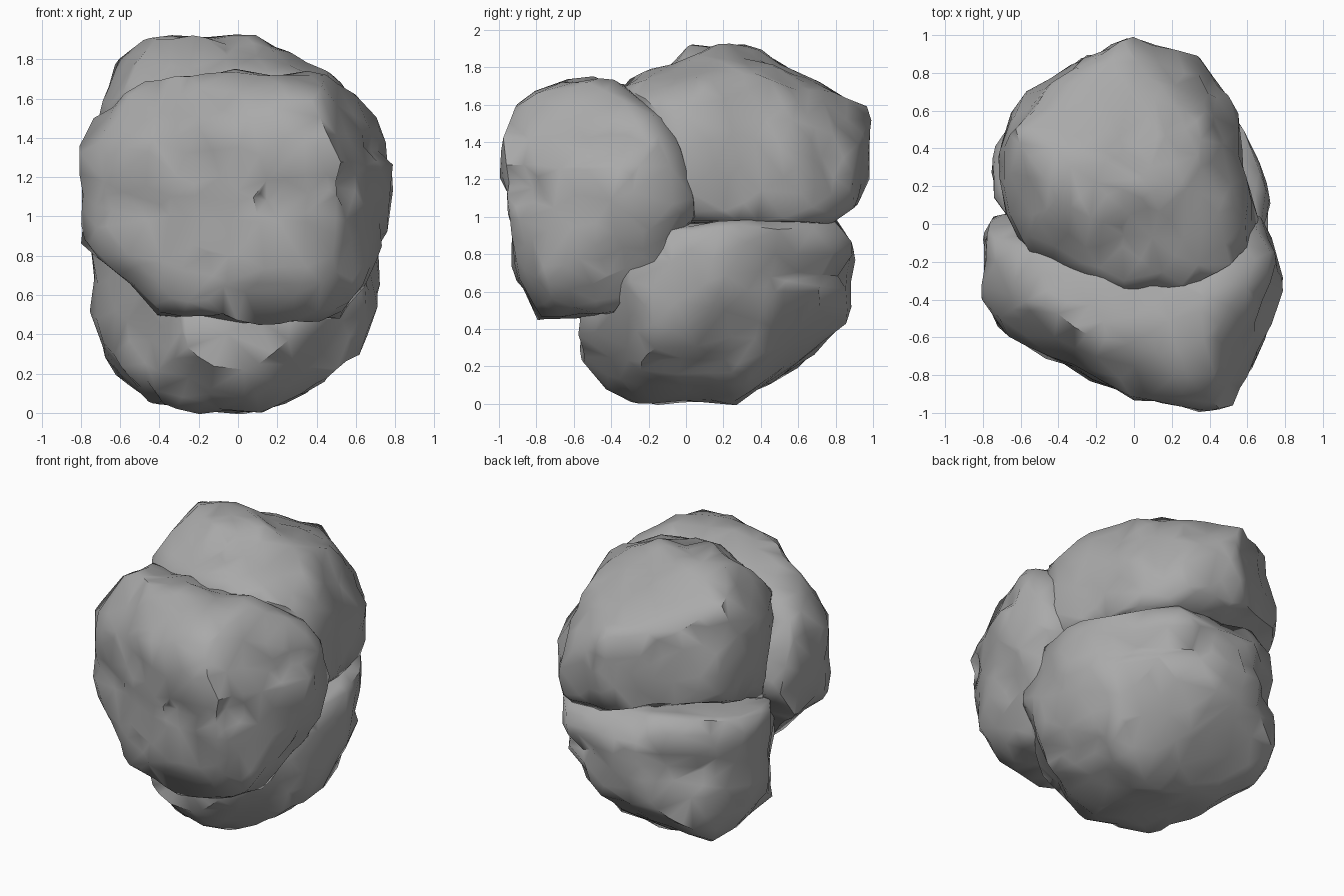
import bpy, bmesh
from math import radians, sin, cos
from mathutils import Vector, noise

cube = bpy.data.objects.get("Cube")
if cube:
    bpy.data.objects.remove(cube)

stone = bpy.data.materials.new("grey stone")
stone.use_nodes = True
stone.diffuse_color = (0.4, 0.4, 0.4, 1)
stone.node_tree.nodes["Principled BSDF"].inputs["Base Color"].default_value = (0.4, 0.4, 0.4, 1)

# Drawing planes for the outlines: right axis, up axis, height of the origin
X, Y, Z = Vector((1, 0, 0)), Vector((0, 1, 0)), Vector((0, 0, 1))
TURN, TILT = radians(35), radians(25)


def slanted(right, away, tilt):
    return right, Z * cos(tilt) + away * sin(tilt), 0.96


across, back = X * cos(TURN) + Y * sin(TURN), Y * cos(TURN) - X * sin(TURN)
DRAWING = {
    "front": (X, Z, 0), "side": (Y, Z, 0), "top": (X, Y, 0),
    "front_slant": slanted(across, back, TILT),
    "back_slant": slanted(-across, -back, TILT),
    "under_slant": slanted(Y * sin(TURN) - X * cos(TURN), -X * sin(TURN) - Y * cos(TURN), -TILT),
}


def outline_planes(view, points, centre):
    """Outward planes (normal, distance) along an outline drawn in one drawing plane."""
    right, up, level = DRAWING[view]
    middle = centre - Z * level
    flat = [Vector((a - middle.dot(right), b - middle.dot(up))) for a, b in points]
    planes = []
    for p, q in zip(flat, flat[1:]):
        n = Vector((q.y - p.y, p.x - q.x)).normalized()
        if n.dot(p) < 0:
            n = -n
        planes.append((right * n.x + up * n.y, max(n.dot(r) for r in flat)))
    return planes


def groove_depth(point, grooves):
    """How far a point is pushed in by nearby cracks."""
    total = 0
    for start, end, width, depth in grooves:
        a, b = Vector(start), Vector(end)
        t = min(1, max(0, (point - a).dot(b - a) / (b - a).length_squared))
        near = max(0, 1 - (point - a.lerp(b, t)).length / width)
        total += depth * near * near * (3 - 2 * near)
    return total


def boulder(name, outlines, grooves, offset):
    """Chiselled stone: a rounded envelope cut by planes along its outlines."""
    xs, ys = zip(*outlines["top"])
    zs = [p[1] for p in outlines["side"]]
    low, high = Vector((min(xs), min(ys), min(zs))), Vector((max(xs), max(ys), max(zs)))
    centre, half = (low + high) / 2, (high - low) / 2
    planes = [pl for view, pts in outlines.items() for pl in outline_planes(view, pts, centre)]

    bm = bmesh.new()
    bmesh.ops.create_icosphere(bm, subdivisions=6, radius=1)
    for v in bm.verts:
        d = v.co.normalized()
        flat = max(n.dot(d) / h for n, h in planes)
        rounded = sum(abs(d[k] / half[k]) ** 2.6 for k in range(3)) ** (1 / 2.6) / 1.22
        p = centre + d * 1.025 / (flat ** 24 + rounded ** 24) ** (1 / 24)
        # chipped facets and broad unevenness
        chips = noise.voronoi(p * 3.2 + Vector(offset))[0][0]
        bumps = noise.noise(p * 5 + Vector(offset))
        v.co = p - d * (0.05 * chips - 0.018 * bumps + groove_depth(p, grooves))
    mesh = bpy.data.meshes.new(name)
    bm.to_mesh(mesh)
    bm.free()
    obj = bpy.data.objects.new(name, mesh)
    bpy.context.collection.objects.link(obj)
    mesh.materials.append(stone)

    # coarse chiselled facets with softened shading
    cut = obj.modifiers.new("facets", 'DECIMATE')
    cut.ratio = 0.035
    bpy.ops.object.select_all(action='DESELECT')
    obj.select_set(True)
    bpy.context.view_layer.objects.active = obj
    bpy.ops.object.modifier_apply(modifier=cut.name)
    bpy.ops.object.shade_smooth_by_angle(angle=0.9)


# leaning stone at the front
boulder("front_boulder", {
    "front": [(-.8, 1.35), (-.8, .88), (-.4, .5), (.2, .44), (.52, .48), (.75, .85),
              (.79, 1.28), (.7, 1.5), (.5, 1.73), (0, 1.74), (-.5, 1.7), (-.72, 1.52), (-.8, 1.35)],
    "side": [(-1, 1.36), (-.93, .95), (-.9, .65), (-.77, .43), (-.42, .43), (.06, 1),
             (.06, 1.12), (-.13, 1.62), (-.5, 1.74), (-.8, 1.74), (-.92, 1.6), (-1, 1.36)],
    "top": [(-.78, .05), (-.8, -.38), (-.7, -.58), (0, -.93), (.4, -1), (.52, -.97),
            (.7, -.6), (.79, -.35), (.7, .05), (.3, .1), (-.5, .1)],
    "front_slant": [(-.52, .68), (-.71, .6), (-.88, .39), (-.91, .01), (-.86, -.16),
                    (-.72, -.52), (-.48, -.73), (-.22, -.81), (.17, -.73), (.45, -.42),
                    (.59, -.02), (.51, .2), (.39, .35), (-.52, .68)],
    "back_slant": [(-.25, .9), (-.11, .99), (.07, 1), (.29, .98), (.55, .82),
                   (.9, .35), (.9, -.11), (.65, -.35)],
    "under_slant": [(-.52, .63), (-.68, .63), (-.83, .4), (-1.01, .04), (-.93, -.39),
                    (-.81, -.59), (-.55, -.72)],
}, [((.2, -.95, 1.08), (.55, -.88, 1.17), .13, .09),
    ((-.72, -.6, 1.03), (-.45, -.75, 1.06), .1, .04),
    ((.75, -.5, 1.38), (.75, -.3, 1.34), .12, .05),
    ((.68, -.45, .78), (.72, -.3, .85), .12, .04)], (3, 1, 7))

# capping stone resting on top at the back
boulder("upper_boulder", {
    "front": [(-.74, 1.3), (-.71, 1.58), (-.55, 1.92), (.25, 1.93), (.42, 1.82),
              (.58, 1.66), (.69, 1.2), (.6, .95), (-.6, .95), (-.74, 1.3)],
    "side": [(-.37, 1.65), (-.2, 1.8), (0, 1.92), (.3, 1.93), (.55, 1.83), (.8, 1.74),
             (.95, 1.6), (1, 1.5), (.98, 1.2), (.92, 1.05), (.8, .96), (-.3, .95)],
    "top": [(0, 1), (.35, .88), (.5, .7), (.62, .2), (.69, -.1), (.5, -.18), (.3, -.33),
            (-.05, -.37), (-.55, -.2), (-.68, .05), (-.74, .35), (-.6, .68), (0, 1)],
    "front_slant": [(-.57, .7), (-.25, 1.06), (-.02, 1.06), (.26, .97), (.52, .91),
                    (.73, .63), (.82, .39), (.79, .07)],
    "back_slant": [(.51, .07), (.57, .51), (.22, .77), (.12, .84), (-.16, .84),
                   (-.44, .79), (-.66, .49), (-.8, .2), (-.82, .04), (-.77, -.14),
                   (-.63, -.26), (.27, -.18)],
    "under_slant": [(-.49, .71), (-.3, .86), (-.09, .96), (.52, .94), (.8, .76),
                    (.88, .42), (.85, .2)],
}, [((-.08, -.2, 1.85), (-.05, .1, 1.93), .2, .04),
    ((.5, .75, 1.65), (.45, .8, 1.3), .12, .04),
    ((.3, .5, 1.85), (.4, .7, 1.7), .14, .03)], (11, 4, 2))

# base stone carrying the other two
boulder("lower_boulder", {
    "front": [(-.75, .85), (-.72, .55), (-.7, .25), (-.5, .05), (-.2, 0), (.12, 0),
              (.35, .1), (.62, .3), (.73, .65), (.7, .95), (.5, 1.03), (-.5, 1.03)],
    "side": [(-.56, .22), (-.55, .5), (-.3, .87), (-.2, .94), (.78, 1.03), (.91, .86),
             (.88, .62), (.84, .42), (.6, .2), (.3, 0), (-.3, 0), (-.56, .22)],
    "top": [(-.7, -.3), (-.35, -.56), (.25, -.56), (.64, -.3), (.73, .1), (.6, .5),
            (.3, .9), (-.25, .9), (-.6, .65), (-.76, .3), (-.7, -.3)],
    "front_slant": [(-.5, -.73), (-.33, -.92), (-.16, -1), (.01, -1.01), (.32, -.86),
                    (.54, -.72), (.68, -.45), (.71, -.14), (.79, .02)],
    "back_slant": [(-.8, -.25), (-.7, -.42), (-.6, -.66), (-.41, -.87), (.11, -1.07),
                   (.32, -.98), (.52, -.76), (.53, -.45)],
    "under_slant": [(-.73, .01), (-.68, .17), (-.4, .27), (.35, .4), (.61, .33), (.8, .14),
                    (.86, -.11), (.87, -.44), (.7, -.8), (.47, -.98), (.19, -1.01),
                    (-.15, -.99), (-.4, -.83), (-.57, -.61), (-.68, -.27), (-.73, .01)],
}, [((.6, .5, .71), (.2, .9, .73), .12, .07),
    ((-.6, .65, .7), (-.2, .9, .73), .12, .06),
    ((.55, -.15, .18), (.55, .2, .17), .12, .05),
    ((-.42, -.5, .45), (-.45, -.48, .6), .15, .05)], (5, 9, 1))
